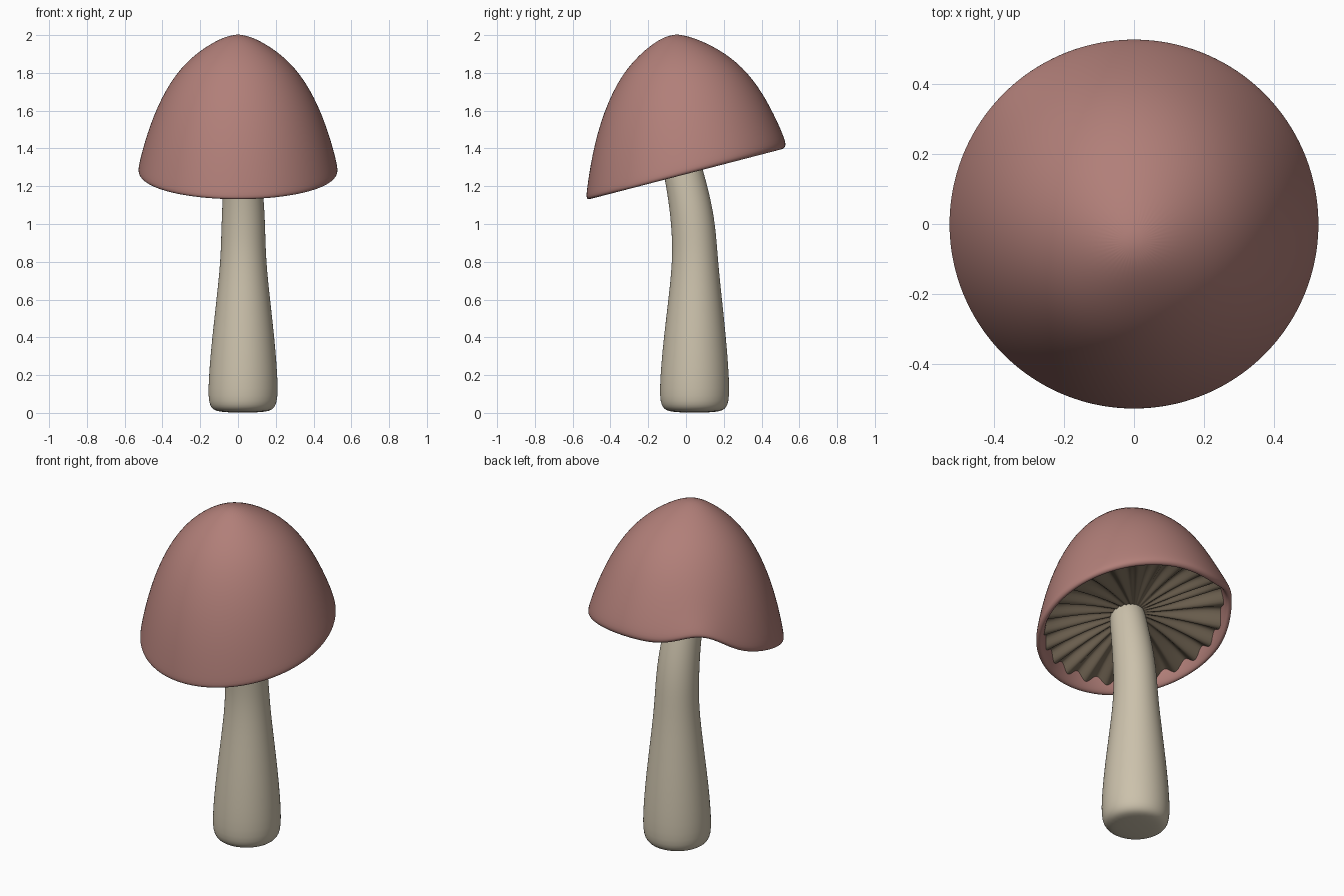
import bpy, bmesh
from math import sin, cos, pi, exp, radians

default = bpy.data.objects.get("Cube")
if default:
    bpy.data.objects.remove(default)


def material(name, rgb):
    m = bpy.data.materials.new(name)
    m.use_nodes = True
    m.diffuse_color = (*rgb, 1)
    bsdf = next(n for n in m.node_tree.nodes if n.type == 'BSDF_PRINCIPLED')
    bsdf.inputs["Base Color"].default_value = (*rgb, 1)
    bsdf.inputs["Roughness"].default_value = 0.8
    return m


def loft(name, mat, segs, rows, point, start=None, end=None, levels=0):
    """Bridge rings of points; start and end are optional closing poles."""
    bm = bmesh.new()
    rings = [[bm.verts.new(point(row, 2 * pi * i / segs)) for i in range(segs)] for row in rows]
    for a, b in zip(rings, rings[1:]):
        for i in range(segs):
            j = (i + 1) % segs
            bm.faces.new((a[i], a[j], b[j], b[i]))
    for pole, ring in ((start, rings[0]), (end, rings[-1])):
        if pole:
            tip = bm.verts.new(pole)
            for i in range(segs):
                bm.faces.new((tip, ring[i], ring[(i + 1) % segs]))
    bmesh.ops.recalc_face_normals(bm, faces=bm.faces)
    mesh = bpy.data.meshes.new(name)
    bm.to_mesh(mesh)
    bm.free()
    mesh.materials.append(mat)
    mesh.polygons.foreach_set("use_smooth", [True] * len(mesh.polygons))
    obj = bpy.data.objects.new(name, mesh)
    bpy.context.collection.objects.link(obj)
    if levels:
        sub = obj.modifiers.new("smooth", 'SUBSURF')
        sub.levels = sub.render_levels = levels
    return obj


def notch(a):
    """Raised wave of the rim at the back on the right."""
    return 0.085 * exp(-((a - radians(135)) / 0.32) ** 2)


# Cap: rows of radius, height, y offset, tilt, share of the rim wave
cap_rows = [
    (0.075, 1.99, -0.045, 0.0, 0),
    (0.18, 1.935, -0.035, 0.04, 0),
    (0.305, 1.83, -0.035, 0.1, 0),
    (0.41, 1.665, -0.03, 0.18, 0),
    (0.485, 1.47, -0.015, 0.22, 0.2),
    (0.528, 1.305, 0.0, 0.26, 0.8),
    (0.53, 1.27, 0.0, 0.26, 1),
    (0.505, 1.258, 0.0, 0.26, 1),
    (0.485, 1.29, 0.0, 0.26, 1),
    (0.47, 1.37, 0.0, 0.25, 0.6),
]


def cap_point(row, a):
    r, z, y, tilt, wave = row
    return (r * cos(a), y + r * sin(a), z + tilt * r * sin(a) + wave * notch(a))


loft("cap", material("dusty pink", (0.44, 0.212, 0.19)), 48, cap_rows, cap_point,
     start=(0, -0.05, 2.005), levels=2)

# Gills: radius, height, ridge depth, share of the rim wave
gill_rows = [
    (0.485, 1.315, 0.022, 1),
    (0.40, 1.335, 0.026, 0.7),
    (0.28, 1.355, 0.018, 0.3),
    (0.14, 1.365, 0.006, 0),
]
RIDGES = 24


def gill_point(row, a):
    r, z, depth, wave = row
    return (r * cos(a), r * sin(a),
            z + 0.25 * r * sin(a) + depth * cos(RIDGES * a) + wave * notch(a))


loft("gills", material("gill brown", (0.2, 0.155, 0.105)), RIDGES * 6, gill_rows, gill_point,
     end=(0, 0, 1.37), levels=1)

# Stem: radius, height, x and y of the centre, tilt
stem_rows = [
    (0.135, 0.005, 0.025, 0.045, 0),
    (0.172, 0.025, 0.025, 0.045, 0),
    (0.192, 0.09, 0.027, 0.045, 0),
    (0.168, 0.40, 0.028, 0.047, 0),
    (0.122, 0.77, 0.028, 0.05, 0),
    (0.118, 0.95, 0.028, 0.043, 0.05),
    (0.112, 1.10, 0.028, 0.024, 0.15),
    (0.102, 1.25, 0.024, -0.008, 0.25),
    (0.095, 1.42, 0.015, -0.05, 0.25),
]


def stem_point(row, a):
    r, z, x, y, tilt = row
    return (x + r * cos(a), y + r * sin(a), z + tilt * r * sin(a))


loft("stem", material("cream", (0.6, 0.535, 0.41)), 24, stem_rows, stem_point,
     start=(0.025, 0.045, 0.0), end=(0.015, -0.05, 1.43), levels=2)
